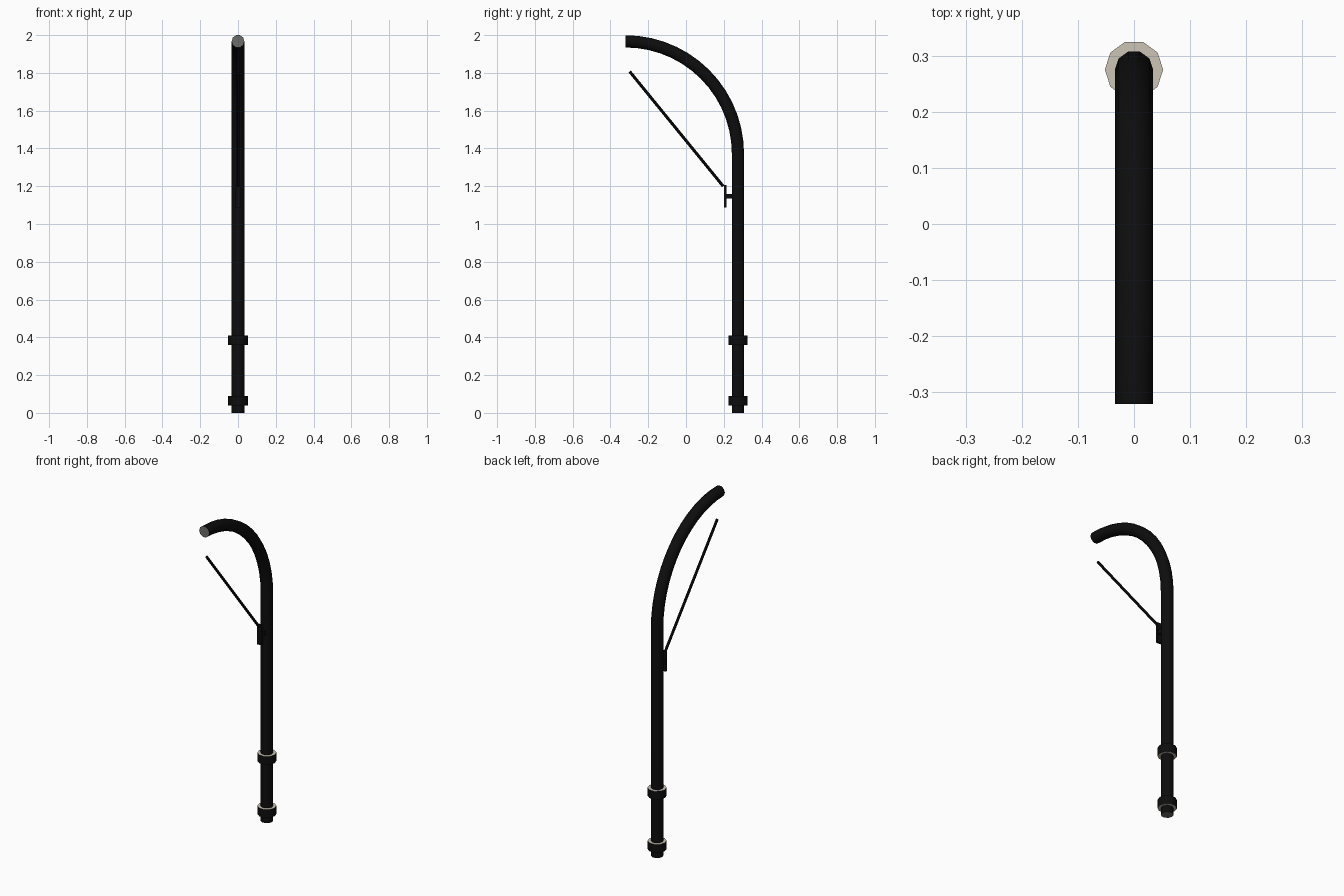
import bpy, bmesh
from math import sin, cos, pi, radians
from mathutils import Vector

if "Cube" in bpy.data.objects:
    bpy.data.objects.remove(bpy.data.objects["Cube"])


def material(name, rgb):
    m = bpy.data.materials.new(name)
    m.diffuse_color = (*rgb, 1)
    m.use_nodes = True
    m.node_tree.nodes["Principled BSDF"].inputs["Base Color"].default_value = m.diffuse_color
    return m


BLACK = material("black_paint", (0.004, 0.004, 0.004))
CREAM = material("worn_cream", (0.6, 0.55, 0.47))
GREY = material("worn_grey", (0.15, 0.15, 0.14))
POLE_Y = 0.275


def finish(bm, name, mats):
    bmesh.ops.recalc_face_normals(bm, faces=bm.faces)
    me = bpy.data.meshes.new(name)
    bm.to_mesh(me)
    bm.free()
    for m in mats:
        me.materials.append(m)
    ob = bpy.data.objects.new(name, me)
    bpy.context.collection.objects.link(ob)
    bpy.context.view_layer.objects.active = ob
    ob.select_set(True)
    bpy.ops.object.shade_smooth_by_angle(angle=radians(40))
    ob.select_set(False)
    return ob


def tube(name, path, radius, sides, cap):
    """Sweep a polygon along (y, z) points, with capped ends."""
    pts = [Vector((0, y, z)) for y, z in path]
    bm = bmesh.new()
    rings = []
    for i, p in enumerate(pts):
        t = (pts[min(i + 1, len(pts) - 1)] - pts[max(i - 1, 0)]).normalized()
        if name == "curved_pole" and i in (0, 1):
            t = Vector((0, 0, 1))
        if name == "curved_pole" and i == len(pts) - 1:
            t = Vector((0, -1, 0))
        n = Vector((0, t.z, -t.y))
        angles = [2 * pi * k / sides for k in range(sides)]
        rings.append([bm.verts.new(p + radius * (Vector((cos(a), 0, 0)) + n * sin(a)))
                      for a in angles])
    for a, b in zip(rings, rings[1:]):
        for k in range(sides):
            j = (k + 1) % sides
            bm.faces.new((a[k], a[j], b[j], b[k]))
    for ring in (rings[0], rings[-1]):
        bm.faces.new(ring).material_index = 1
    return finish(bm, name, [BLACK, cap])


def box(name, size, centre):
    bm = bmesh.new()
    bmesh.ops.create_cube(bm, size=1)
    for v in bm.verts:
        v.co = Vector(a * b + c for a, b, c in zip(v.co, size, centre))
    return finish(bm, name, [BLACK])


# Upright pole bending forward through a quarter circle
R = 0.596
bend = [(POLE_Y - R + R * cos(a), 1.371 + R * sin(a))
        for a in (pi / 2 * i / 14 for i in range(15))]
tube("curved_pole", [(POLE_Y, 0)] + bend, 0.034, 10, GREY)

# Collars around the lower pole
for label, z in (("lower", 0.04), ("upper", 0.36)):
    tube(label + "_collar", [(POLE_Y, z), (POLE_Y, z + 0.05)], 0.052, 10, CREAM)

# Bracket: short stem and upright plate
box("bracket_stem", (0.024, 0.045, 0.026), (0, 0.229, 1.147))
box("bracket_plate", (0.03, 0.013, 0.12), (0, 0.207, 1.147))

# Slanted handle rod rising from the bracket
tube("handle_rod", [(0.197, 1.20), (-0.298, 1.807)], 0.008, 8, BLACK)
